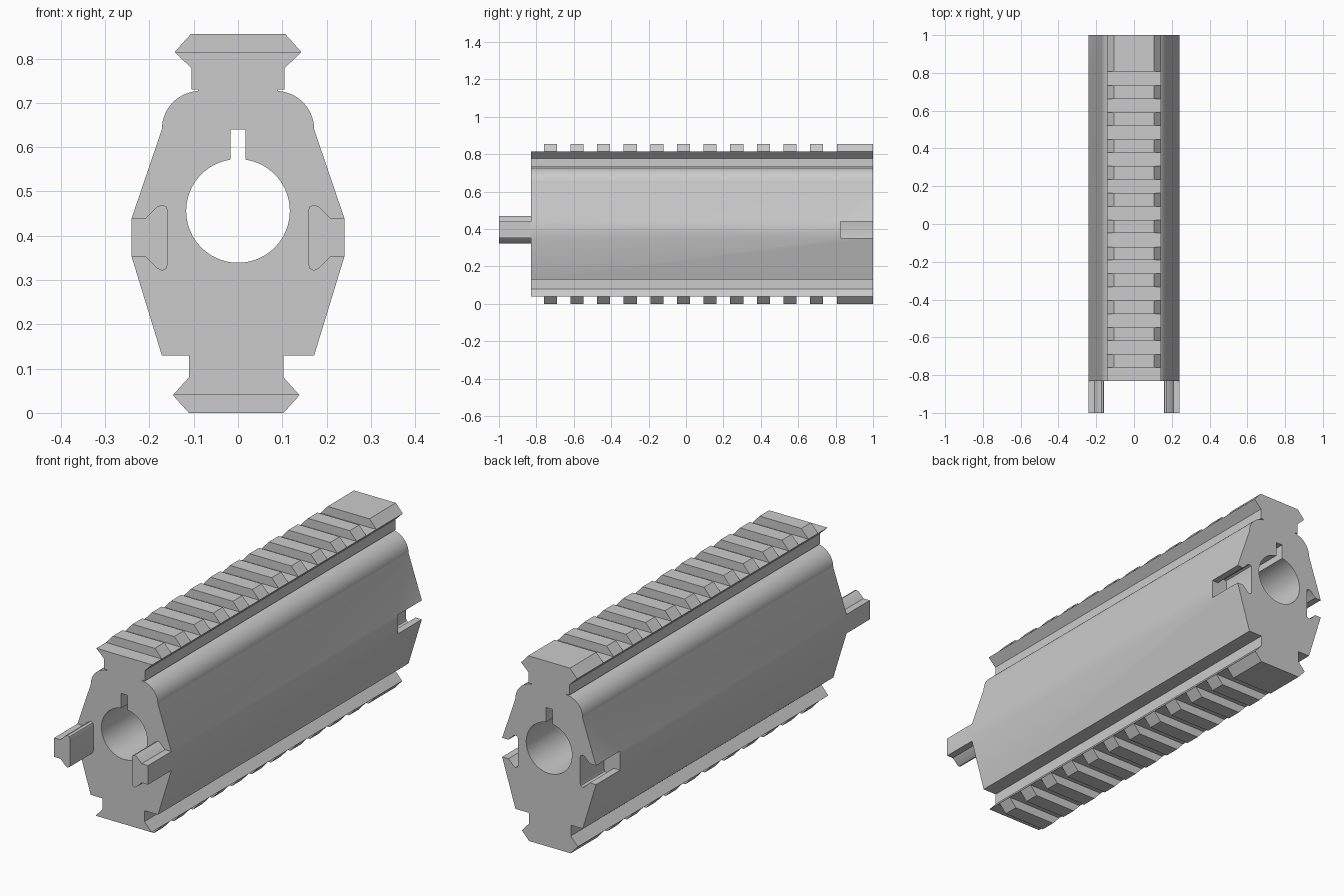
import bpy, bmesh, math

if "Cube" in bpy.data.objects:
    bpy.data.objects.remove(bpy.data.objects["Cube"])

grey = bpy.data.materials.new("plain grey")
grey.use_nodes = True
grey.diffuse_color = (0.6, 0.6, 0.6, 1)
grey.node_tree.nodes["Principled BSDF"].inputs["Base Color"].default_value = (0.6, 0.6, 0.6, 1)

FRONT, BACK = -0.83, 1.0
SHIFT = -0.004          # the lower rail sits a touch to one side


def prisms(name, outline, spans):
    """Extrude an x-z outline along y, once for each (start, end) span."""
    bm = bmesh.new()
    for y0, y1 in spans:
        face = bm.faces.new([bm.verts.new((x, y0, z)) for x, z in outline])
        new = bmesh.ops.extrude_face_region(bm, geom=[face])["geom"]
        moved = [v for v in new if isinstance(v, bmesh.types.BMVert)]
        bmesh.ops.translate(bm, verts=moved, vec=(0, y1 - y0, 0))
    bmesh.ops.recalc_face_normals(bm, faces=bm.faces)
    mesh = bpy.data.meshes.new(name)
    bm.to_mesh(mesh)
    bm.free()
    mesh.materials.append(grey)
    ob = bpy.data.objects.new(name, mesh)
    bpy.context.collection.objects.link(ob)
    return ob


def activate(ob):
    bpy.ops.object.select_all(action='DESELECT')
    ob.select_set(True)
    bpy.context.view_layer.objects.active = ob


def cut(ob, cutter):
    mod = ob.modifiers.new("cut", 'BOOLEAN')
    mod.operation = 'DIFFERENCE'
    mod.solver = 'EXACT'
    mod.object = cutter
    activate(ob)
    bpy.ops.object.modifier_apply(modifier=mod.name)
    bpy.data.objects.remove(cutter)


def arc(cx, cz, r, a0, a1, n):
    angles = [math.radians(a0 + (a1 - a0) * i / n) for i in range(n + 1)]
    return [(cx + r * math.cos(a), cz + r * math.sin(a)) for a in angles]


def mirrored(points):
    return [(-x, z) for x, z in reversed(points)]


# Body: rail edges, shoulders and flanks in one profile
lower = [(0.143, 0.04), (0.107, 0.08), (0.107, 0.13)]
upper = [(0.172, 0.13), (0.24, 0.352), (0.24, 0.44)]
upper += arc(0.085, 0.64, 0.087, 0, 86.7, 14)
upper += [(0.09, 0.73), (0.105, 0.73), (0.105, 0.778), (0.143, 0.815)]
profile = ([(x + SHIFT, z) for x, z in lower] + upper + mirrored(upper)
           + [(x + SHIFT, z) for x, z in mirrored(lower)])
body = prisms("body", profile, [(FRONT, BACK)])

# Bore with its keyway
bore_r, bore_z, key = 0.117, 0.456, 0.017
a = math.degrees(math.asin(key / bore_r))
bore = arc(0, bore_z, bore_r, 90 + a, 450 - a, 72) + [(key, 0.64), (-key, 0.64)]
cut(body, prisms("bore_cutter", bore, [(-1.1, 1.1)]))

# Dovetail pegs at the front, matching sockets at the back
dovetail = [(0.208, 0.44), (0.182, 0.466), (0.172, 0.470), (0.162, 0.466),
            (0.159, 0.458), (0.159, 0.335), (0.162, 0.326), (0.172, 0.321),
            (0.182, 0.326), (0.208, 0.352)]
peg = dovetail + [(0.24, 0.352), (0.24, 0.44)]
socket = dovetail + [(0.26, 0.352), (0.26, 0.44)]
parts = [body]
for side, flip in (("left", False), ("right", True)):
    shape = mirrored if flip else list
    parts.append(prisms(side + "_peg", shape(peg), [(-1, FRONT)]))
    cut(body, prisms(side + "_socket_cutter", shape(socket), [(0.825, 1.1)]))

# Rail teeth: eleven narrow ones and a long one at the back
spans = [(-0.76 + 0.1423 * i, -0.69 + 0.1423 * i) for i in range(11)]
spans.append((0.807, BACK))
parts.append(prisms("top_rail_teeth", [(-0.143, 0.815), (0.143, 0.815),
                                       (0.107, 0.855), (-0.107, 0.855)], spans))
bottom = [(-0.143, 0.04), (0.143, 0.04), (0.107, 0), (-0.107, 0)]
parts.append(prisms("bottom_rail_teeth", [(x + SHIFT, z) for x, z in bottom], spans))

for ob in parts:
    activate(ob)
    bpy.ops.object.shade_smooth_by_angle(angle=math.radians(30))
